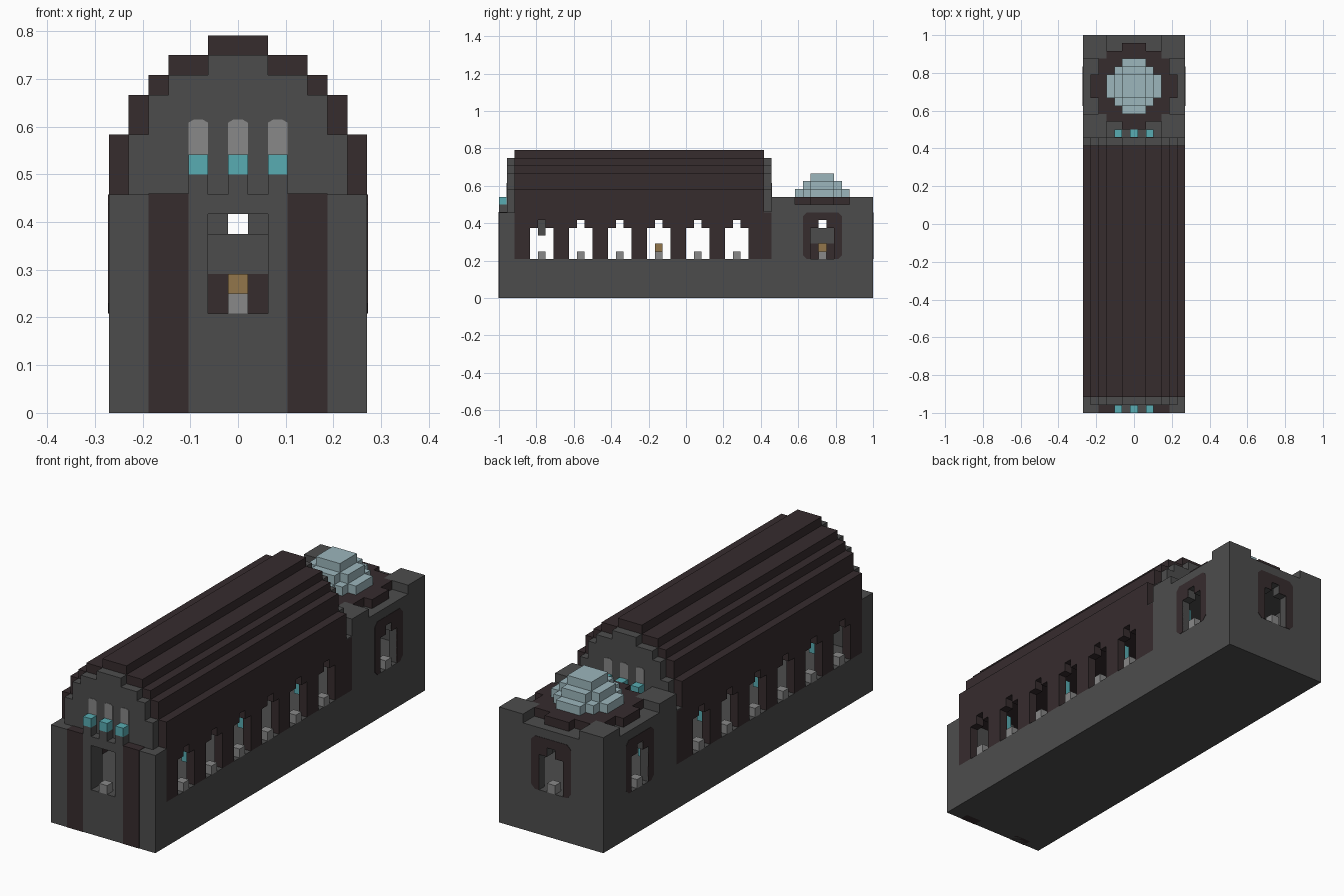
import bpy, bmesh
from mathutils import Vector

if "Cube" in bpy.data.objects:
    bpy.data.objects.remove(bpy.data.objects["Cube"], do_unlink=True)

V = 1 / 24  # one block


def material(name, rgb):
    m = bpy.data.materials.new(name)
    m.use_nodes = True
    m.diffuse_color = (*rgb, 1)
    m.node_tree.nodes["Principled BSDF"].inputs["Base Color"].default_value = (*rgb, 1)
    return m


STONE = material("grey_stone", (0.073, 0.073, 0.073))
DARK = material("dark_slate", (0.037, 0.025, 0.027))
LIGHT = material("light_grey", (0.246, 0.246, 0.246))
CYAN = material("cyan_glass", (0.098, 0.413, 0.445))
PALE = material("pale_blue", (0.332, 0.468, 0.503))
TAN = material("tan_wood", (0.287, 0.181, 0.069))


def prism(name, pts, axis, lo, hi, mat=None):
    """Extrude a 2D outline, in blocks, along an axis."""
    place = {"x": lambda a, b, t: (t, a, b),
             "y": lambda a, b, t: (a, t, b),
             "z": lambda a, b, t: (a, b, t)}[axis]
    bm = bmesh.new()
    rings = [[bm.verts.new(Vector(place(a, b, t)) * V - Vector((0, 1, 0)))
              for a, b in pts] for t in (lo, hi)]
    for ring in rings:
        bm.faces.new(ring)
    n = len(pts)
    for i in range(n):
        j = (i + 1) % n
        bm.faces.new((rings[0][i], rings[0][j], rings[1][j], rings[1][i]))
    bmesh.ops.recalc_face_normals(bm, faces=bm.faces)
    me = bpy.data.meshes.new(name)
    bm.to_mesh(me)
    bm.free()
    ob = bpy.data.objects.new(name, me)
    bpy.context.collection.objects.link(ob)
    if mat:
        me.materials.append(mat)
    else:
        ob.hide_render = True
    return ob


def box(name, x, y, z, mat=None):
    pts = [(x[0], y[0]), (x[1], y[0]), (x[1], y[1]), (x[0], y[1])]
    return prism(name, pts, "z", *z, mat)


def stack(rows, start, centre=0):
    """Stepped symmetric outline from (half width, top) rows."""
    side = []
    for w, top in rows:
        side += [(w, start), (w, top)]
        start = top
    return [(centre + w, h) for w, h in side] + [(centre - w, h) for w, h in reversed(side)]


def carve(ob, cutters):
    for c in cutters:
        mod = ob.modifiers.new("cut", "BOOLEAN")
        mod.operation, mod.solver, mod.object = "DIFFERENCE", "EXACT", c
    bpy.context.view_layer.update()
    dg = bpy.context.evaluated_depsgraph_get()
    mesh = bpy.data.meshes.new_from_object(ob.evaluated_get(dg))
    ob.modifiers.clear()
    ob.data = mesh


WINDOW = [(1.5, 9), (0.5, 10)]
FRAME = [(2, 5), (2.5, 5.5), (2.5, 10.5), (2, 11), (-2, 11), (-2.5, 10.5), (-2.5, 5.5), (-2, 5)]
ROOF = [(6.5, 14), (5.5, 16), (4.5, 17), (3.5, 18), (1.5, 19)]
GABLE = [(5.5, 14), (4.5, 16), (3.5, 17), (1.5, 18)]
BAYS = [5.5 + 5 * i for i in range(6)]
APSE = 41.5

# Cutters
nave_room = box("nave_room_cutter", (-5.5, 5.5), (1.5, 35.5), (4.5, 11))
apse_room = box("apse_room_cutter", (-5.5, 5.5), (34.5, 47), (4.5, 11))
bay_cuts = [prism("bay_cutter", stack(WINDOW, 4.5, c), "x", -8, 8) for c in BAYS]
apse_side = prism("apse_side_cutter", stack(WINDOW, 4.5, APSE), "x", -8, 8)
apse_back = prism("apse_back_cutter", stack(WINDOW, 4.5), "y", 46, 50)
door = box("door_cutter", (-1.5, 1.5), (-1, 3), (4.5, 10))

# Main masses
box("base", (-6.5, 6.5), (0, 48), (0, 5), STONE)
carve(box("front_wall", (-6.5, 6.5), (0, 2), (5, 11), STONE), [door])
carve(prism("nave_walls_and_roof", stack(ROOF, 5), "y", 2, 34, DARK), [nave_room] + bay_cuts)
carve(box("nave_end", (-6.5, 6.5), (34, 35), (5, 11), DARK), [nave_room])
carve(box("apse", (-6.5, 6.5), (35, 48), (5, 12), STONE), [apse_room, apse_side, apse_back])
box("end_ledge", (-6.5, 6.5), (34, 35), (11, 11.1), STONE)

# Gables with their small windows and ledge blocks
for label, y, front, out in (("front", 1, 1, 0), ("back", 34, 35, 35)):
    prism(label + "_gable", stack(GABLE, 11), "y", y, y + 1, STONE)
    for x in (-2, 0, 2):
        arch = [(x + a, z) for a, z in ((-.5, 12), (.5, 12), (.5, 14.6), (.25, 14.75),
                                        (-.25, 14.75), (-.5, 14.6))]
        prism(label + "_gable_window", arch, "y", front - 0.05, front + 0.05, LIGHT)
        box(label + "_gable_glass", (x - .5, x + .5), (out, out + 1), (12, 13), CYAN)
        if label == "front":
            box("glass_ledge", (x - .5, x + .5), (0, 1), (11, 12), STONE)

# Front pilasters, apse window frames, corner blocks
for s in (-1, 1):
    box("pilaster", sorted((2.5 * s, 4.5 * s)), (-0.04, 1), (0, 11.05), DARK)
    frame = prism("apse_side_frame", [(a + APSE, b) for a, b in FRAME], "x",
                  *sorted((6.4 * s, 6.54 * s)), DARK)
    carve(frame, [apse_side])
    for y in (35, 45):
        box("corner_block", sorted((3.5 * s, 6.5 * s)), (y, y + 3), (12, 13), STONE)
carve(prism("apse_back_frame", FRAME, "y", 47.9, 48.04, DARK), [apse_back])

# Dome on its dark ring
ring = [(1.5, 37), (3.5, 38), (4.5, 40), (5.5, 43), (4.5, 45), (3.5, 46), (1.5, 47)]
prism("dome_ring", stack(ring, 36), "z", 12, 13, DARK)
prism("dome_low", stack([(1.5, 39), (2.5, 40), (3.5, 43), (2.5, 44), (1.5, 45)], 38), "z", 13, 14, PALE)
prism("dome_middle", stack([(1.5, 40), (2.5, 43), (1.5, 44)], 39), "z", 14, 15, PALE)
box("dome_top", (-1.5, 1.5), (40, 43), (15, 16), PALE)

# Sill blocks and glass lamps along the inside
for s in (-1, 1):
    for c in BAYS + [APSE]:
        box("sill_block", sorted((5.5 * s, 6.5 * s)), (c - .5, c + .5), (5, 6), LIGHT)
    for c in BAYS[::2] + [36]:
        box("wall_lamp", sorted((4.5 * s, 5.5 * s)), (c + 2, c + 3), (7, 9), CYAN)
    box("gallery_bracket", sorted((2 * s, 3 * s)), (5, 6), (8, 10), STONE)
box("door_block", (-.5, .5), (0, 1), (5, 6), LIGHT)
box("back_sill_block", (-.5, .5), (47, 48), (5, 6), LIGHT)
box("bench", (-.5, .5), (20, 21), (6, 7), TAN)
box("bench_foot", (-.5, .5), (20, 21), (5, 6), LIGHT)

# Canopy over the altar
box("altar_foot", (-.5, .5), (41, 42), (5, 6), LIGHT)
box("altar", (-.5, .5), (41, 42), (6, 7), TAN)
box("canopy", (-1.5, 1.5), (40, 43), (7, 9), STONE)
for x in (-1, 1):
    for y in (-1, 1):
        box("canopy_post", (x - .5, x + .5), (APSE + y - .5, APSE + y + .5), (5, 7), DARK)

for ob in [nave_room, apse_room, apse_side, apse_back, door] + bay_cuts:
    bpy.data.objects.remove(ob, do_unlink=True)
